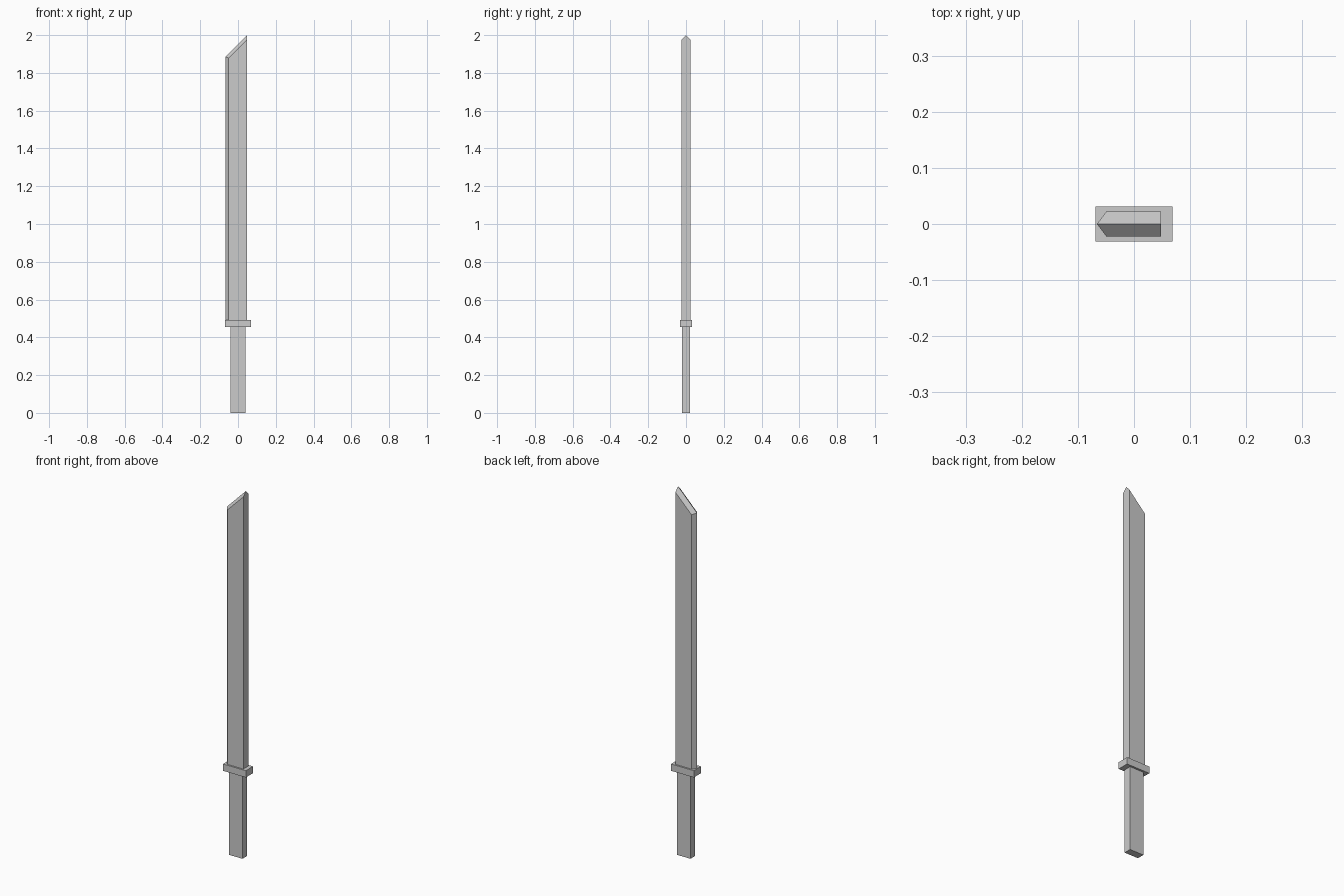
import bpy
import bmesh

if "Cube" in bpy.data.objects:
    bpy.data.objects.remove(bpy.data.objects["Cube"])


def make_object(name, bm):
    bmesh.ops.recalc_face_normals(bm, faces=bm.faces)
    mesh = bpy.data.meshes.new(name)
    bm.to_mesh(mesh)
    bm.free()
    obj = bpy.data.objects.new(name, mesh)
    bpy.context.collection.objects.link(obj)
    return obj


def box(name, x0, x1, half_y, z0, z1):
    bm = bmesh.new()
    bmesh.ops.create_cube(bm, size=1)
    for v in bm.verts:
        v.co = (x1 if v.co.x > 0 else x0,
                half_y if v.co.y > 0 else -half_y,
                z1 if v.co.z > 0 else z0)
    return make_object(name, bm)


# Grip and guard
box("handle", -0.041, 0.041, 0.02, 0.0, 0.455)
box("guard", -0.069, 0.069, 0.031, 0.455, 0.492)

# Blade: wide middle outline (cutting edge and slanted tip), narrower flat sides
base = 0.492
edge = [(-0.066, base), (0.048, base), (0.048, 2.0), (-0.066, 1.885)]
side = [(-0.049, base), (0.048, base), (0.048, 1.976), (-0.049, 1.879)]

bm = bmesh.new()
ridge = [bm.verts.new((x, 0, z)) for x, z in edge]
front, back = [[bm.verts.new((x, y, z)) for x, z in side] for y in (-0.0225, 0.0225)]
for flat in (front, back):
    bm.faces.new(flat)
    # bevels along the slanted tip and the cutting edge
    for i, j in ((2, 3), (3, 0)):
        bm.faces.new((ridge[i], ridge[j], flat[j], flat[i]))
# flat spine and flat base
bm.faces.new((front[1], back[1], back[2], ridge[2], front[2]))
bm.faces.new((front[0], front[1], back[1], back[0], ridge[0]))
bm.verts.remove(ridge[1])
make_object("blade", bm)
